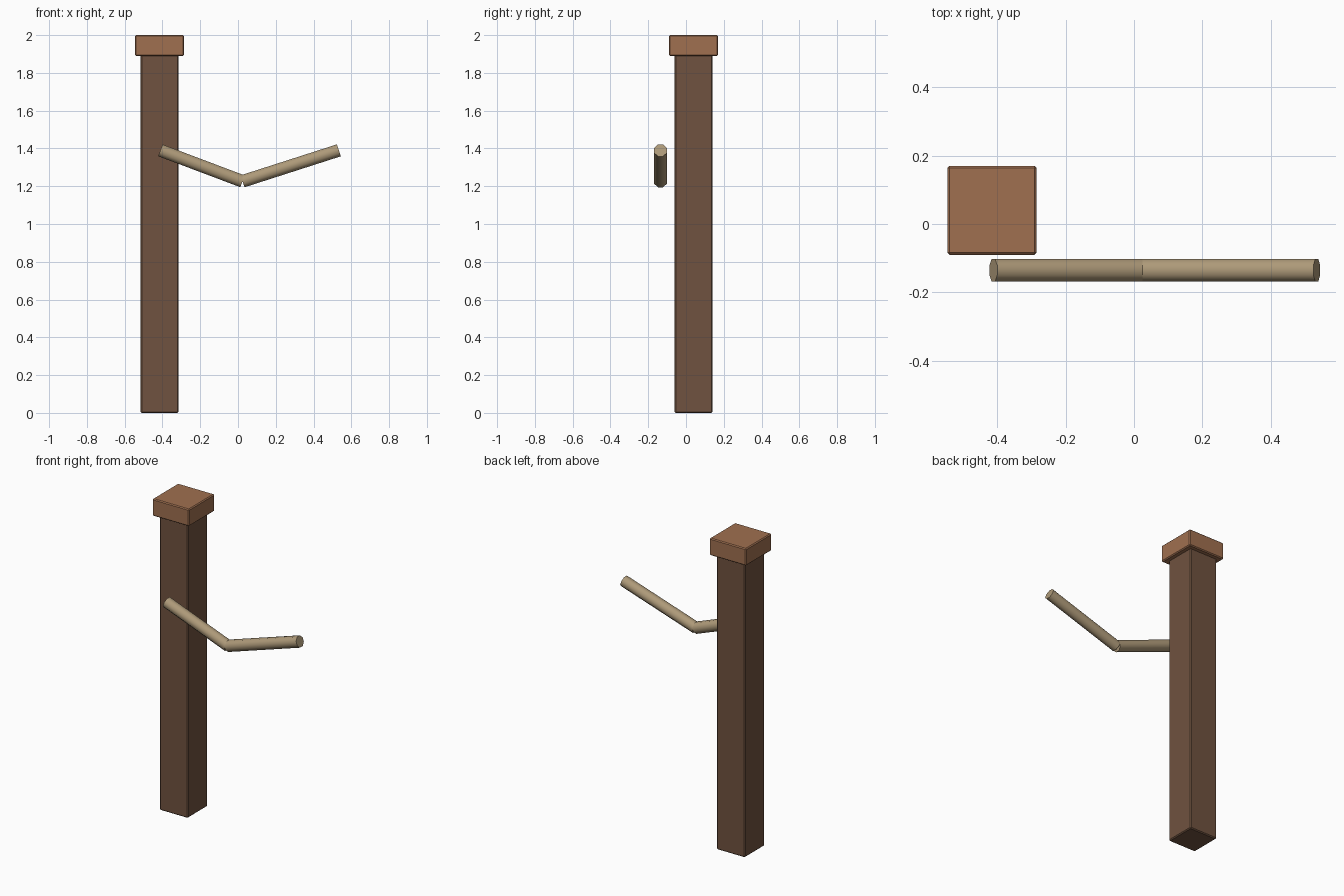
import bpy
import math
from mathutils import Vector, Matrix

if "Cube" in bpy.data.objects:
    bpy.data.objects.remove(bpy.data.objects["Cube"])


def material(name, rgb):
    m = bpy.data.materials.new(name)
    m.diffuse_color = (*rgb, 1)
    m.use_nodes = True
    m.node_tree.nodes["Principled BSDF"].inputs["Base Color"].default_value = m.diffuse_color
    return m


def block(name, center, size, mat, bevel):
    bpy.ops.mesh.primitive_cube_add(size=1, location=center)
    ob = bpy.context.object
    ob.name = name
    ob.scale = size
    bpy.ops.object.transform_apply(location=False, rotation=False, scale=True)
    mod = ob.modifiers.new("edge_bevel", 'BEVEL')
    mod.width = bevel
    mod.segments = 1
    ob.data.materials.append(mat)
    return ob


def rope(name, a, b, radius, mat, sides=8):
    a, b = Vector(a), Vector(b)
    bpy.ops.mesh.primitive_cylinder_add(vertices=sides, radius=radius, depth=(b - a).length)
    ob = bpy.context.object
    ob.name = name
    # half-step turn puts flat facets on the front and back
    ob.data.transform(Matrix.Rotation(math.pi / sides, 4, 'Z'))
    d = b - a
    ob.rotation_euler = (0, math.atan2(d.x, d.z), 0)
    ob.location = (a + b) / 2
    ob.data.materials.append(mat)
    bpy.ops.object.shade_smooth_by_angle(angle=math.radians(60))
    return ob


dark_wood = material("dark_wood", (0.16, 0.085, 0.05))
cap_wood = material("cap_wood", (0.35, 0.16, 0.08))
hemp = material("hemp", (0.42, 0.32, 0.19))

# Square post and its wider cap
X, Y = -0.415, 0.04
block("post", (X, Y, 0.95), (0.2, 0.2, 1.9), dark_wood, 0.006)
block("post_cap", (X, Y, 1.945), (0.26, 0.26, 0.11), cap_wood, 0.006)

# Sagging rope in two straight lengths
sag = (0.024, -0.135, 1.226)
rope("rope_left", (-0.411, -0.135, 1.39), sag, 0.036, hemp)
rope("rope_right", sag, (0.534, -0.135, 1.39), 0.036, hemp)
